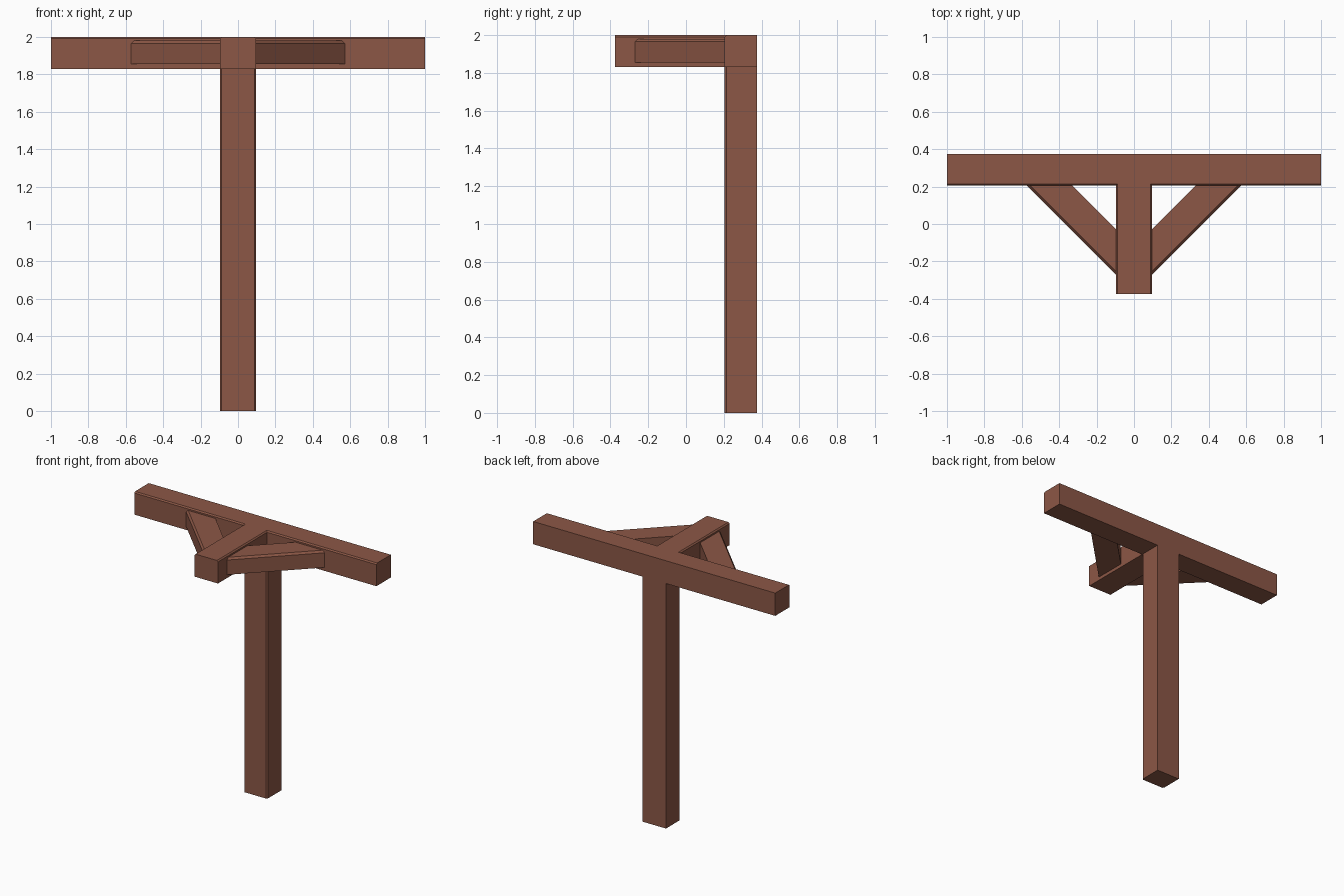
import bpy, bmesh

if "Cube" in bpy.data.objects:
    bpy.data.objects.remove(bpy.data.objects["Cube"])

wood = bpy.data.materials.new("brown wood")
wood.diffuse_color = (0.262, 0.096, 0.061, 1)
wood.use_nodes = True
wood.node_tree.nodes["Principled BSDF"].inputs["Base Color"].default_value = wood.diffuse_color

FRONT, BACK = 0.205, 0.375   # depth of beam and post
LOW, TOP = 1.83, 2.0         # height of beam and arm
W = 0.097                    # half width of post and arm
C = 0.009                    # small worn-edge chamfer


def loft(name, ring_a, ring_b):
    """Closed flat-faced bar between two matching end outlines."""
    bm = bmesh.new()
    a = [bm.verts.new(p) for p in ring_a]
    b = [bm.verts.new(p) for p in ring_b]
    n = len(a)
    bm.faces.new(a)
    bm.faces.new(b[::-1])
    for i in range(n):
        j = (i + 1) % n
        bm.faces.new((a[j], a[i], b[i], b[j]))
    bmesh.ops.recalc_face_normals(bm, faces=bm.faces)
    mesh = bpy.data.meshes.new(name)
    bm.to_mesh(mesh)
    bm.free()
    mesh.materials.append(wood)
    ob = bpy.data.objects.new(name, mesh)
    bpy.context.collection.objects.link(ob)
    return ob


# upright post, front edges chamfered
prof = [(-W, BACK), (-W, FRONT + C), (-W + C, FRONT),
        (W - C, FRONT), (W, FRONT + C), (W, BACK)]
loft("post", [(x, y, 0) for x, y in prof], [(x, y, LOW) for x, y in prof])

# long cross beam, top front edge chamfered
prof = [(BACK, LOW), (BACK, TOP), (FRONT + C, TOP), (FRONT, TOP - C), (FRONT, LOW)]
loft("cross_beam", [(-1, y, z) for y, z in prof], [(1, y, z) for y, z in prof])

# forward arm, both top edges chamfered
prof = [(-W, LOW), (-W, TOP - C), (-W + C, TOP),
        (W - C, TOP), (W, TOP - C), (W, LOW)]
loft("forward_arm", [(x, -BACK, z) for x, z in prof],
     [(x, FRONT + C, z) for x, z in prof])

# diagonal braces: profile of (x - y offset, height), mitred to beam and arm
prof = [(0.125, 1.855), (0.125, 1.98), (0.35, 1.98), (0.367, 1.965), (0.367, 1.855)]
for side, name in ((1, "right_brace"), (-1, "left_brace")):
    loft(name, [(side * (c + FRONT), FRONT, z) for c, z in prof],
         [(side * W, W - c, z) for c, z in prof])
